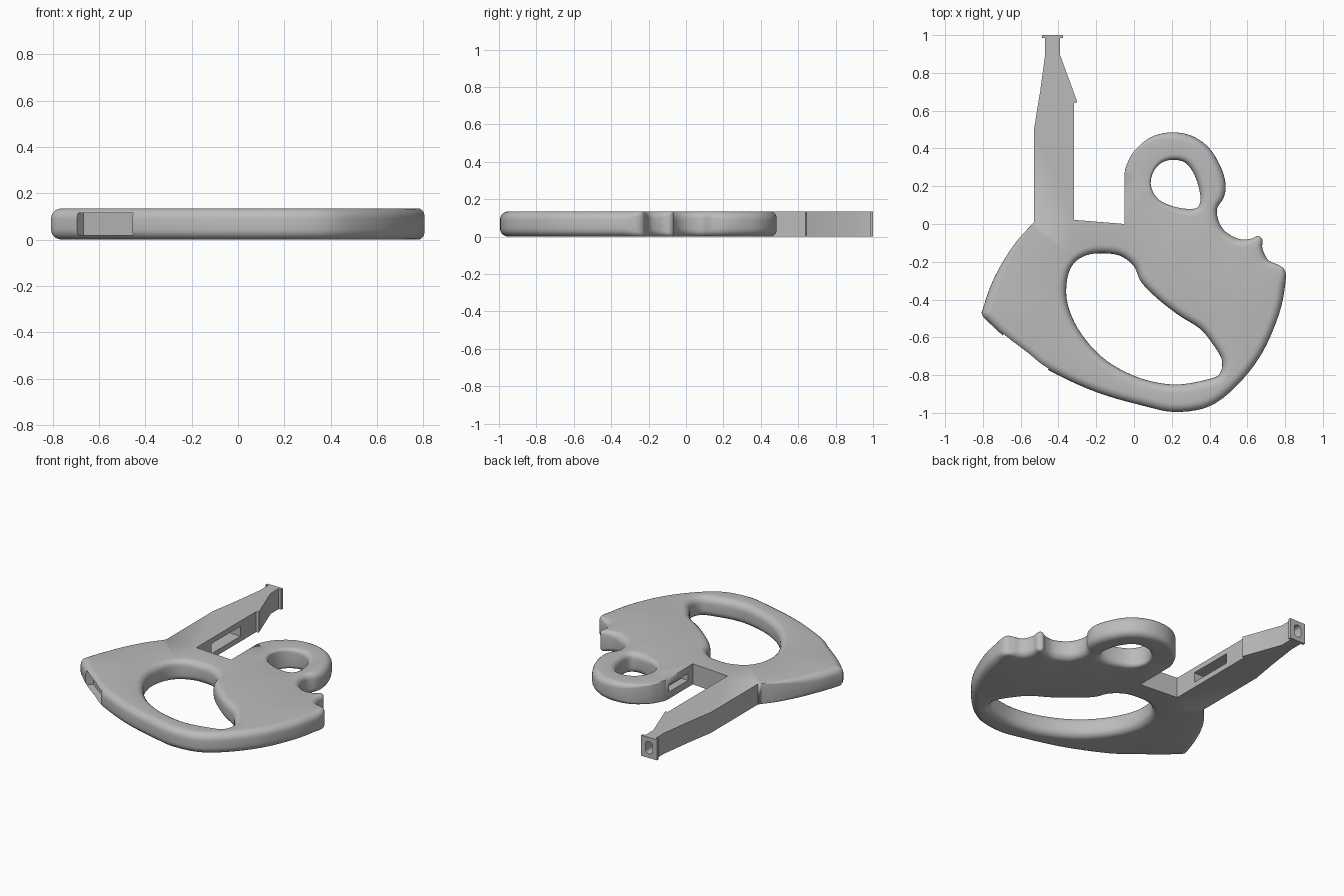
import bpy, bmesh, math
from mathutils import Vector

cube = bpy.data.objects.get("Cube")
if cube:
    bpy.data.objects.remove(cube, do_unlink=True)

H = 0.135      # plate thickness
R = 0.045      # edge rounding
ARC = 5        # steps in each rounded edge

grey = bpy.data.materials.new("plain grey")
grey.use_nodes = True
grey.diffuse_color = (0.5, 0.5, 0.5, 1)
grey.node_tree.nodes["Principled BSDF"].inputs["Base Color"].default_value = (0.5, 0.5, 0.5, 1)


def smooth(pts, closed=False, steps=5):
    """Catmull-Rom curve through 2D points."""
    p = [Vector(q) for q in pts]
    n = len(p)
    out = []
    for i in range(n if closed else n - 1):
        b, c = p[i], p[(i + 1) % n]
        a = p[i - 1] if closed or i > 0 else b * 2 - c
        d = p[(i + 2) % n] if closed or i + 2 < n else c * 2 - b
        for s in range(steps):
            t = s / steps
            out.append(0.5 * (2 * b + (c - a) * t + (2 * a - 5 * b + 4 * c - d) * t * t
                              + (3 * b - a - 3 * c + d) * t ** 3))
    if not closed:
        out.append(p[-1])
    return out


def inward(pts):
    """Mitred normal into the material, which lies left of the path."""
    res = []
    n = len(pts)
    for i in range(n):
        d1 = (pts[i] - pts[i - 1]).normalized()
        d2 = (pts[(i + 1) % n] - pts[i]).normalized()
        n1, n2 = Vector((-d1.y, d1.x)), Vector((-d2.y, d2.x))
        m = (n1 + n2).normalized()
        res.append(m / max(0.6, m.dot(n1)))
    return res


def wall(bm, pts, radii):
    """Side wall with rounded edges; returns the bottom and top rim edges."""
    n = len(pts)
    normals = inward(pts)
    # (inset, height) factors from the flat face to the upright wall
    lower = [(1 - math.sin(a), 1 - math.cos(a))
             for a in (math.pi / 2 * k / ARC for k in range(ARC + 1))]
    layers = [(i, h, False) for i, h in lower] + [(i, h, True) for i, h in reversed(lower)]
    rings = []
    for inset, height, upper in layers:
        ring = []
        for p, m, r in zip(pts, normals, radii):
            q = p + m * (r * inset)
            ring.append(bm.verts.new((q.x, q.y, H - r * height if upper else r * height)))
        rings.append(ring)
    for a, b in zip(rings, rings[1:]):
        for i in range(n):
            j = (i + 1) % n
            bm.faces.new((a[i], a[j], b[j], b[i]))
    return [[bm.edges.get((r[i], r[(i + 1) % n])) for i in range(n)]
            for r in (rings[0], rings[-1])]


# Square-edged arm with barb and flanged tip
arm = [Vector(p) for p in [
    (-0.05, 0), (-0.317, 0.022), (-0.317, 0.64), (-0.30, 0.645), (-0.393, 0.9),
    (-0.393, 0.984), (-0.375, 0.984), (-0.375, 1), (-0.488, 1), (-0.488, 0.984),
    (-0.47, 0.984), (-0.47, 0.9), (-0.497, 0.7), (-0.53, 0.5)]]
# Rounded flank, then lower rim, nose, bites and finger loop
flank = smooth([(-0.53, 0.01), (-0.62, -0.09), (-0.70, -0.21), (-0.76, -0.33), (-0.807, -0.47)])
rim = smooth([
    (-0.80, -0.49), (-0.70, -0.585), (-0.57, -0.685), (-0.45, -0.775), (-0.2, -0.89),
    (0.06, -0.965), (0.22, -0.995), (0.40, -0.965), (0.55, -0.85), (0.68, -0.68),
    (0.77, -0.47), (0.803, -0.30), (0.795, -0.24), (0.76, -0.215), (0.71, -0.19),
    (0.68, -0.13), (0.68, -0.085), (0.655, -0.063), (0.62, -0.078), (0.56, -0.08),
    (0.49, -0.045), (0.45, 0.01), (0.44, 0.08), (0.475, 0.14), (0.485, 0.21),
    (0.46, 0.30), (0.40, 0.40), (0.31, 0.465), (0.20, 0.485), (0.09, 0.46),
    (0.0, 0.385), (-0.04, 0.31), (-0.05, 0.27)])
palm_hole = smooth([
    (-0.16, -0.155), (-0.07, -0.17), (0.0, -0.225), (0.04, -0.31), (0.13, -0.40),
    (0.24, -0.485), (0.35, -0.555), (0.42, -0.64), (0.465, -0.72), (0.455, -0.79),
    (0.40, -0.82), (0.22, -0.85), (0.03, -0.815), (-0.15, -0.72), (-0.28, -0.58),
    (-0.35, -0.43), (-0.355, -0.30), (-0.32, -0.21), (-0.25, -0.165)], True)
finger_hole = smooth([
    (0.20, 0.34), (0.27, 0.325), (0.32, 0.26), (0.35, 0.16), (0.345, 0.10), (0.31, 0.08),
    (0.22, 0.09), (0.13, 0.13), (0.09, 0.20), (0.10, 0.27), (0.14, 0.32)], True)

# Places where the rounding shrinks: (point, radius there, growth with distance)
TIGHT = [((0.67, -0.07), 0.018, 0.22), ((0.785, -0.225), 0.018, 0.25),
         ((0.40, 0.10), 0.030, 0.10), ((-0.05, 0.27), 0.0, 0.11), ((-0.53, 0.01), 0.0, 0.12)]


def edge_radius(p):
    return min([R] + [r + g * (p - Vector(c)).length for c, r, g in TIGHT])


# Plate with its two holes
bm = bmesh.new()
rims = [wall(bm, arm + flank + rim, [0] * len(arm) + [edge_radius(p) for p in flank + rim])]
for hole in (palm_hole, finger_hole):
    rims.append(wall(bm, hole, [edge_radius(p) for p in hole]))
for side, up in ((0, -1), (1, 1)):
    bmesh.ops.triangle_fill(bm, use_beauty=True, use_dissolve=False, normal=(0, 0, up),
                            edges=[e for r in rims for e in r[side]])
bmesh.ops.remove_doubles(bm, verts=bm.verts, dist=1e-5)
bmesh.ops.recalc_face_normals(bm, faces=bm.faces)
mesh = bpy.data.meshes.new("grip_plate")
bm.to_mesh(mesh)
bm.free()
mesh.materials.append(grey)
plate = bpy.data.objects.new("grip_plate", mesh)
bpy.context.collection.objects.link(plate)
bpy.ops.object.select_all(action='DESELECT')
bpy.context.view_layer.objects.active = plate
plate.select_set(True)


def cut_slot(name, centre, size, angle=0, round_r=0):
    """Cut a box-shaped pocket; round_r rounds its edges along y."""
    b = bmesh.new()
    bmesh.ops.create_cube(b, size=1)
    bmesh.ops.scale(b, vec=size, verts=b.verts)
    if round_r:
        edges = [e for e in b.edges if abs(e.verts[0].co.y - e.verts[1].co.y) > 0.01]
        bmesh.ops.bevel(b, geom=edges, offset=round_r, segments=4, profile=0.5, affect='EDGES')
    me = bpy.data.meshes.new(name)
    b.to_mesh(me)
    b.free()
    me.materials.append(grey)
    cutter = bpy.data.objects.new(name, me)
    cutter.location = centre
    cutter.rotation_euler.z = angle
    cutter.hide_render = True
    bpy.context.collection.objects.link(cutter)
    bpy.context.view_layer.update()
    mod = plate.modifiers.new(name, 'BOOLEAN')
    mod.operation, mod.solver, mod.object = 'DIFFERENCE', 'EXACT', cutter
    bpy.ops.object.modifier_apply(modifier=name)
    bpy.data.objects.remove(cutter, do_unlink=True)


# Bore in the tip, windows in arm and loop, pocket in the heel
mid = H / 2
cut_slot("tip_bore", (-0.432, 0.96, mid), (0.05, 0.2, 0.08), round_r=0.02)
cut_slot("arm_window", (-0.337, 0.33, mid), (0.12, 0.30, 0.065))
cut_slot("loop_slot", (-0.05, 0.15, mid), (0.10, 0.20, 0.045))
cut_slot("heel_pocket", (-0.575, -0.68, mid), (0.30, 0.10, 0.095),
         angle=math.atan2(-0.185, 0.25))

bpy.ops.object.shade_smooth_by_angle(angle=math.radians(35))
